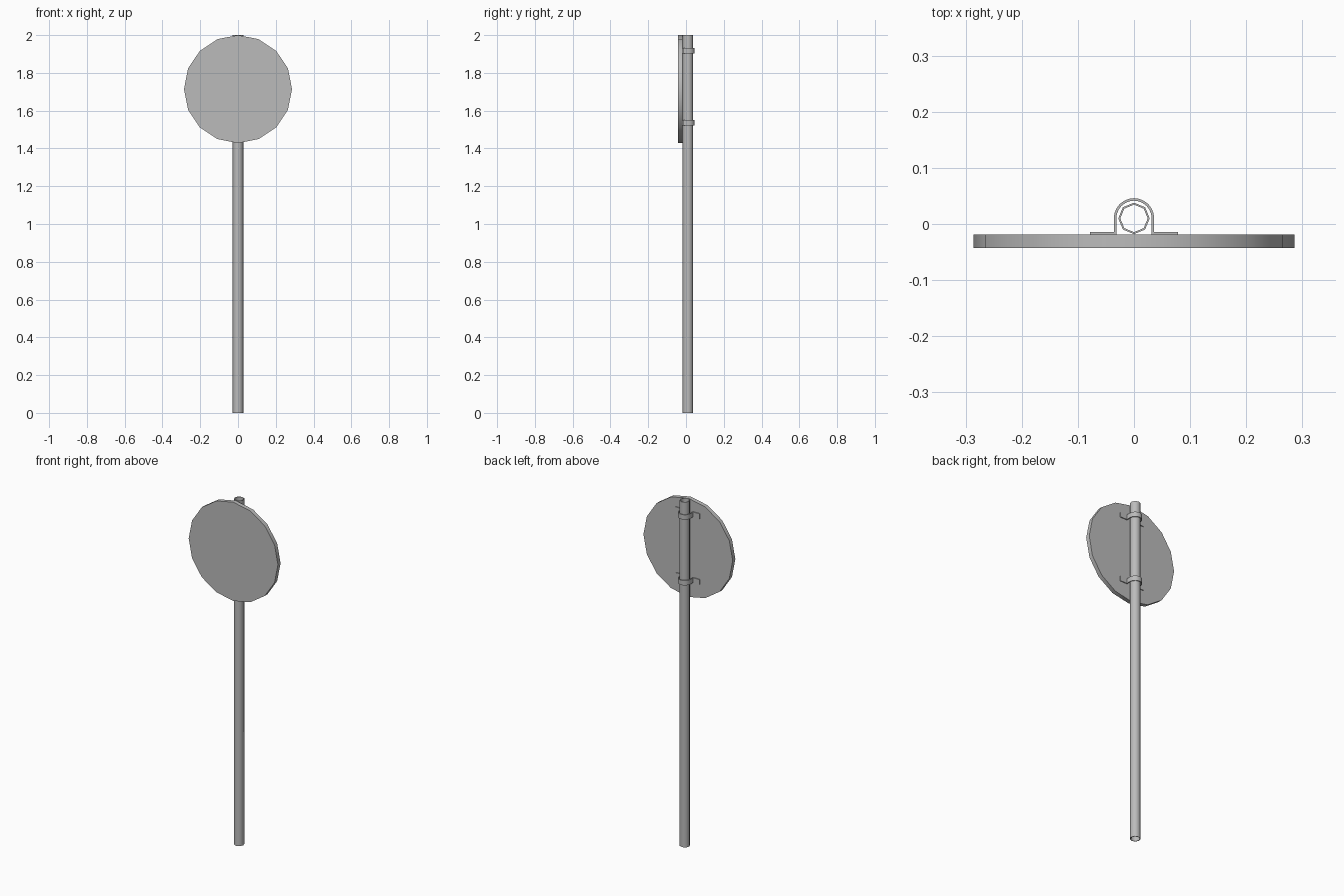
import bpy, bmesh, math
from mathutils import Vector

cube = bpy.data.objects.get("Cube")
if cube:
    bpy.data.objects.remove(cube, do_unlink=True)

# Single galvanised grey material
grey = bpy.data.materials.new("galvanised_grey")
grey.use_nodes = True
grey.diffuse_color = (0.5, 0.5, 0.5, 1)
grey.node_tree.nodes["Principled BSDF"].inputs["Base Color"].default_value = (0.5, 0.5, 0.5, 1)

POLE_Y = 0.01


def ring(radius, count, cx=0, cy=0):
    """Regular polygon with one corner pointing up."""
    return [(cx + radius * math.sin(math.tau * i / count),
             cy + radius * math.cos(math.tau * i / count)) for i in range(count)]


def finish(name, bm, smooth_angle):
    bmesh.ops.recalc_face_normals(bm, faces=bm.faces)
    mesh = bpy.data.meshes.new(name)
    bm.to_mesh(mesh)
    bm.free()
    mesh.materials.append(grey)
    obj = bpy.data.objects.new(name, mesh)
    bpy.context.collection.objects.link(obj)
    bpy.ops.object.select_all(action='DESELECT')
    obj.select_set(True)
    bpy.context.view_layer.objects.active = obj
    bpy.ops.object.shade_smooth_by_angle(angle=math.radians(smooth_angle))
    return obj


def extrude(bm, faces, offset):
    result = bmesh.ops.extrude_face_region(bm, geom=faces)
    verts = [g for g in result["geom"] if isinstance(g, bmesh.types.BMVert)]
    bmesh.ops.translate(bm, verts=verts, vec=Vector(offset))


# Round sign plate: sixteen-sided disc standing upright
bm = bmesh.new()
face = bm.faces.new([bm.verts.new((x, -0.043, z)) for x, z in ring(0.286, 16, 0, 1.714)])
extrude(bm, [face], (0, 0.024, 0))
finish("sign_plate", bm, 40)

# Hollow eight-sided pole
bm = bmesh.new()
outer = [bm.verts.new((x, y, 0)) for x, y in ring(0.028, 8, 0, POLE_Y)]
inner = [bm.verts.new((x, y, 0)) for x, y in ring(0.0245, 8, 0, POLE_Y)]
faces = [bm.faces.new((outer[i], outer[i - 1], inner[i - 1], inner[i])) for i in range(8)]
extrude(bm, faces, (0, 0, 2))
finish("pole", bm, 50)


# Clamps: strap bent round the pole with a flat foot on each side
def strap_line(radius, foot_y):
    arch = [(radius * math.cos(math.pi * i / 12),
             POLE_Y + radius * math.sin(math.pi * i / 12)) for i in range(13)]
    return [(0.078, foot_y), (radius, foot_y)] + arch + [(-radius, foot_y), (-0.078, foot_y)]


for name, z in (("upper_clamp", 1.917), ("lower_clamp", 1.536)):
    bm = bmesh.new()
    a = [bm.verts.new((x, y, z - 0.014)) for x, y in strap_line(0.036, -0.014)]
    b = [bm.verts.new((x, y, z - 0.014)) for x, y in strap_line(0.0315, -0.0195)]
    faces = [bm.faces.new((a[i], a[i + 1], b[i + 1], b[i])) for i in range(len(a) - 1)]
    extrude(bm, faces, (0, 0, 0.028))
    finish(name, bm, 35)
